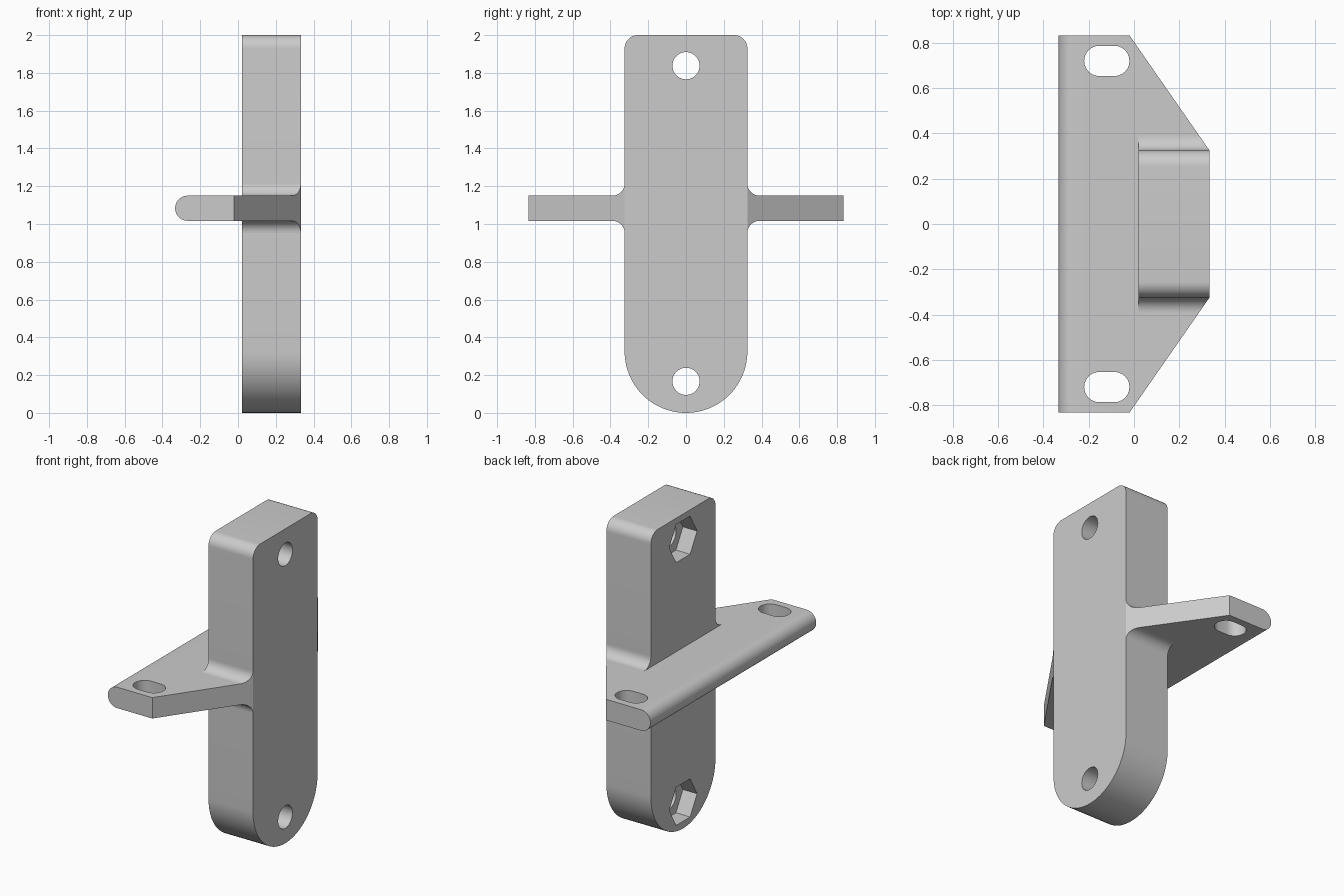
import bpy, bmesh
from math import pi, cos, sin, radians

if "Cube" in bpy.data.objects:
    bpy.data.objects.remove(bpy.data.objects["Cube"])

grey = bpy.data.materials.new("plain grey")
grey.use_nodes = True
grey.diffuse_color = (0.6, 0.6, 0.6, 1)
grey.node_tree.nodes["Principled BSDF"].inputs["Base Color"].default_value = (0.6, 0.6, 0.6, 1)


def arc(cu, cv, r, start, end, n=12):
    """Points on an arc, angles in degrees."""
    angles = [radians(start + (end - start) * i / n) for i in range(n + 1)]
    return [(cu + r * cos(a), cv + r * sin(a)) for a in angles]


def prism(name, points, axis, lo, hi):
    """Extrude a 2D profile along an axis; the profile lies in the other two axes."""
    place = {"x": lambda u, v, w: (w, u, v),
             "y": lambda u, v, w: (u, w, v),
             "z": lambda u, v, w: (u, v, w)}[axis]
    bm = bmesh.new()
    face = bm.faces.new([bm.verts.new(place(u, v, lo)) for u, v in points])
    ext = bmesh.ops.extrude_face_region(bm, geom=[face])
    shift = place(0, 0, hi - lo)
    bmesh.ops.translate(bm, vec=shift,
                        verts=[g for g in ext["geom"] if isinstance(g, bmesh.types.BMVert)])
    bmesh.ops.recalc_face_normals(bm, faces=bm.faces)
    mesh = bpy.data.meshes.new(name)
    bm.to_mesh(mesh)
    bm.free()
    mesh.materials.append(grey)
    obj = bpy.data.objects.new(name, mesh)
    bpy.context.collection.objects.link(obj)
    return obj


def activate(obj):
    bpy.ops.object.select_all(action="DESELECT")
    obj.select_set(True)
    bpy.context.view_layer.objects.active = obj


def boolean(obj, cutter, operation="DIFFERENCE"):
    """Apply a boolean and discard the cutter."""
    activate(obj)
    mod = obj.modifiers.new("cut", "BOOLEAN")
    mod.operation, mod.solver, mod.object = operation, "EXACT", cutter
    bpy.ops.object.modifier_apply(modifier=mod.name)
    bpy.data.objects.remove(cutter)


def smooth(obj):
    activate(obj)
    bpy.ops.object.shade_smooth_by_angle(angle=radians(25))


X0, X1 = 0.02, 0.333       # upright plate thickness
W = 0.325                  # plate half width
Z0, Z1 = 1.017, 1.15       # flange thickness
R = 0.065                  # fillet radius

# Upright plate: round bottom, small top corner radii
profile = (arc(0, W, W, 180, 360, 48)
           + arc(W - 0.07, 1.93, 0.07, 0, 90)
           + arc(-W + 0.07, 1.93, 0.07, 90, 180))
plate = prism("upright_plate", profile, "x", X0, X1)

# Bolt holes with hexagonal nut pockets on the flange side
for z in (0.167, 1.838):
    boolean(plate, prism("bolt_cutter", arc(0, z, 0.072, 0, 360, 40)[:-1], "x", -0.2, 0.5))
    boolean(plate, prism("nut_cutter", arc(0, z, 0.14, 0, 360, 6)[:-1], "x", -0.2, X0 + 0.1))
smooth(plate)


def outline():
    """Tapered plan shape of the flange, notched where the plate hides it."""
    half = [(-0.4, 0.833), (-0.02, 0.833), (X1, W), (0.2, 0.2)]
    return prism("outline_cutter", half + [(x, -y) for x, y in reversed(half)], "z", 0.5, 1.6)


# Flange with a fully rounded long edge
h = (Z1 - Z0) / 2
section = arc(-0.333 + h, Z0 + h, h, 90, 270, 20) + [(0.5, Z0), (0.5, Z1)]
flange = prism("flange", section, "y", -1, 1)
boolean(flange, outline(), "INTERSECT")

# Mounting slots
for y in (-0.72, 0.72):
    slot = arc(-0.087, y, 0.067, -90, 90) + arc(-0.153, y, 0.067, 90, 270)
    boolean(flange, prism("slot_cutter", slot, "z", 0.5, 1.6))
smooth(flange)

# Concave fillets where the flange meets the plate sides
for side, side_name in ((-1, "front"), (1, "back")):
    for up, level, up_name in ((1, Z1, "upper"), (-1, Z0, "lower")):
        curve = arc(W + R, R, R, 180, 270)
        wedge = [(W - 0.02, R), *curve, (W + R, -0.01), (W - 0.02, -0.01)]
        fillet = prism(f"{up_name}_{side_name}_fillet",
                       [(side * y, level + up * z) for y, z in wedge], "x", X0, X1)
        boolean(fillet, outline(), "INTERSECT")
        smooth(fillet)
